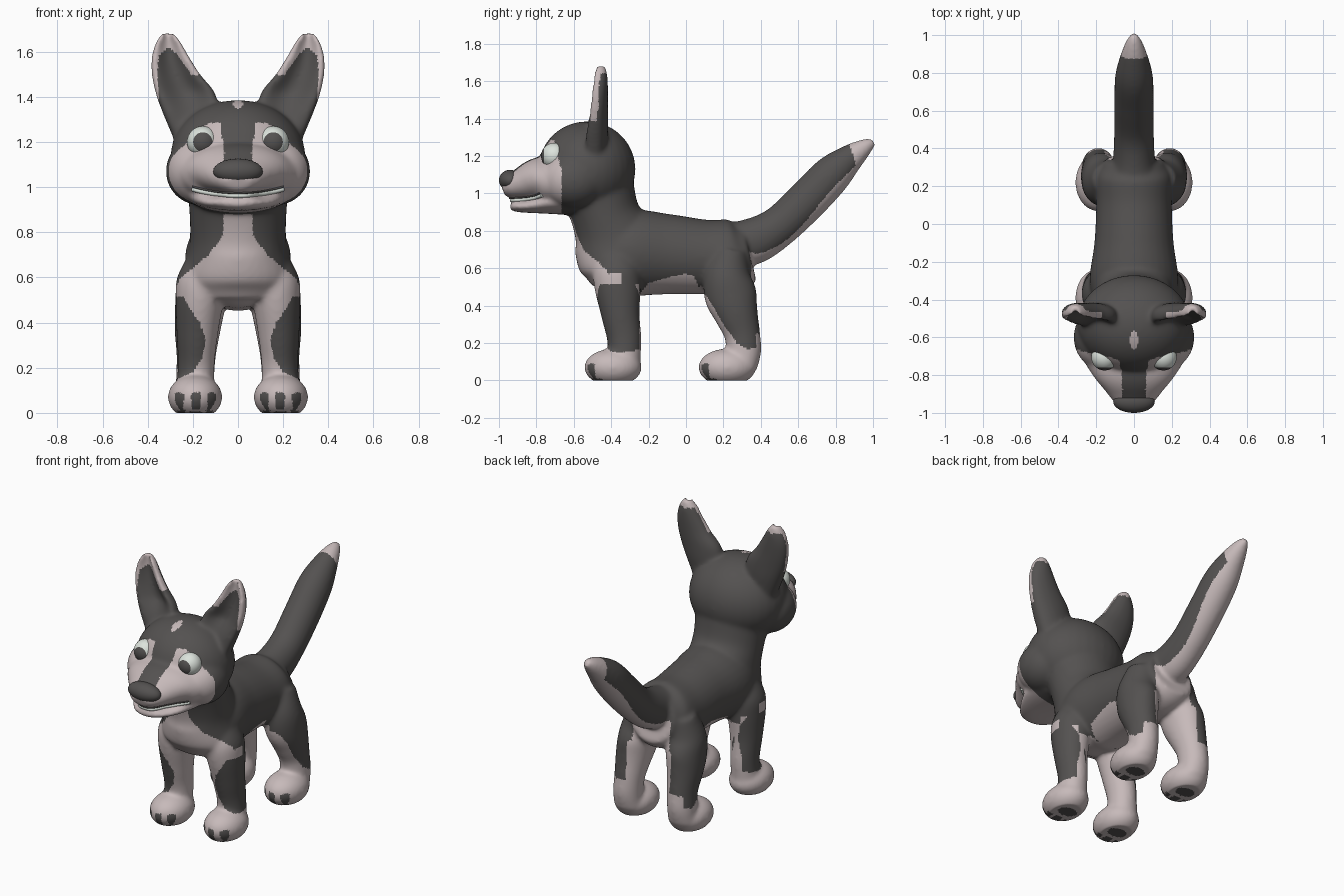
import bpy, bmesh, math
from mathutils import Vector, Matrix
from mathutils.bvhtree import BVHTree

cube = bpy.data.objects.get("Cube")
if cube:
    bpy.data.objects.remove(cube, do_unlink=True)


def material(name, r, g, b):
    m = bpy.data.materials.new(name)
    m.use_nodes = True
    m.diffuse_color = (r, g, b, 1)
    bsdf = next(n for n in m.node_tree.nodes if n.type == 'BSDF_PRINCIPLED')
    bsdf.inputs["Base Color"].default_value = (r, g, b, 1)
    return m


DARK = material("charcoal", 0.088, 0.083, 0.081)
PALE = material("pale_fur", 0.57, 0.49, 0.49)
WHITE = material("eye_white", 0.72, 0.77, 0.72)


def add_object(name, data, *mats):
    ob = bpy.data.objects.new(name, data)
    bpy.context.scene.collection.objects.link(ob)
    for m in mats:
        data.materials.append(m)
    return ob


def bake(ob):
    """Replace an object by the mesh its modifiers or curve settings give."""
    deps = bpy.context.evaluated_depsgraph_get()
    mesh = bpy.data.meshes.new_from_object(ob.evaluated_get(deps))
    name = ob.name
    bpy.data.objects.remove(ob, do_unlink=True)
    mesh.shade_smooth()
    mesh.materials.clear()
    return name, mesh


def ball(bm, center, radii, turn=Matrix()):
    mat = Matrix.Translation(center) @ Matrix.Diagonal((*radii, 1)) @ turn
    bmesh.ops.create_uvsphere(bm, u_segments=32, v_segments=24, radius=1, matrix=mat)


def spline(keys, steps=6):
    """Catmull-Rom through the key sections."""
    k = [Vector(s) for s in keys]
    k = [k[0] * 2 - k[1]] + k + [k[-1] * 2 - k[-2]]
    out = []
    for a, b, c, d in zip(k, k[1:], k[2:], k[3:]):
        for i in range(steps):
            t = i / steps
            out.append((b * 2 + (c - a) * t + (a * 2 - b * 5 + c * 4 - d) * t * t
                        + (b * 3 - a - c * 3 + d) * t ** 3) * 0.5)
    return out + [k[-2]]


def loft(bm, keys, side=1, cup=0.0, n=32):
    """Tube through sections (x, y, z, half width, half depth); cup hollows the front."""
    secs = spline(keys)
    rings = []
    for i, s in enumerate(secs):
        d = secs[min(i + 1, len(secs) - 1)] - secs[max(i - 1, 0)]
        v = Vector((0, d[2], -d[1])).normalized()
        hollow = cup * min(1, 3 * i / len(secs))
        ring = []
        for j in range(n):
            c, q = math.cos(math.tau * j / n), math.sin(math.tau * j / n)
            depth = q
            if cup and q < 0:
                depth = -abs(q) ** 0.5 + hollow * q ** 4
            p = Vector((s[0] + s[3] * c, s[1], s[2])) + v * (s[4] * depth)
            ring.append(bm.verts.new((p.x * side, p.y, p.z)))
        rings.append(ring)
    for a, b in zip(rings, rings[1:]):
        for j in range(n):
            bm.faces.new((a[j], a[(j + 1) % n], b[(j + 1) % n], b[j]))
    bm.faces.new(rings[0])
    bm.faces.new(rings[-1])


# Body volumes: torso, neck, tail, skull, muzzle and jaw
bm = bmesh.new()
loft(bm, [(0, -.53, .62, .13, .1), (0, -.45, .64, .2, .18), (0, -.3, .68, .235, .23),
          (0, -.1, .675, .21, .215), (0, .1, .66, .2, .2), (0, .25, .66, .2, .2),
          (0, .34, .68, .15, .15)])
loft(bm, [(0, -.36, .5, .2, .14), (0, -.36, .6, .24, .21), (0, -.38, .75, .215, .22),
          (0, -.43, .88, .215, .185), (0, -.48, 1.05, .23, .2)])
loft(bm, [(0, .22, .72, .12, .12), (0, .36, .745, .11, .125), (0, .5, .825, .105, .11),
          (0, .65, .965, .105, .11), (0, .78, 1.1, .1, .105), (0, .88, 1.19, .075, .075),
          (0, .96, 1.25, .045, .045), (0, 1.005, 1.275, .02, .02)])
ball(bm, (0, -.53, 1.13), (.3, .26, .255))
loft(bm, [(0, -.6, 1.08, .29, .17), (0, -.72, 1.065, .265, .15), (0, -.8, 1.07, .22, .12),
          (0, -.88, 1.05, .155, .09), (0, -.95, 1.03, .1, .06), (0, -.98, 1.02, .06, .035)])
loft(bm, [(0, -.6, .98, .24, .1), (0, -.75, .95, .2, .06), (0, -.85, .932, .15, .036),
          (0, -.92, .932, .09, .028), (0, -.94, .935, .05, .015)])

# Paired volumes: cheeks, ears, legs and paws
for side in (-1, 1):
    ball(bm, (side * .17, -.6, 1.07), (.15, .17, .15))
    loft(bm, [(.19, -.49, 1.2, .09, .06), (.21, -.485, 1.33, .125, .068),
              (.235, -.478, 1.42, .132, .062), (.275, -.473, 1.5, .108, .056),
              (.3, -.468, 1.58, .082, .051), (.308, -.466, 1.64, .056, .045),
              (.312, -.466, 1.685, .024, .034)], side, cup=1.25)
    loft(bm, [(.14, -.37, .7, .08, .09), (.16, -.37, .6, .11, .125), (.17, -.365, .5, .107, .125),
              (.18, -.35, .35, .092, .103), (.185, -.33, .22, .082, .092),
              (.19, -.33, .08, .085, .085)], side)
    loft(bm, [(.12, .24, .7, .1, .09), (.155, .22, .56, .115, .125), (.17, .24, .45, .11, .14),
              (.18, .27, .35, .1, .117), (.185, .3, .25, .087, .097),
              (.19, .31, .15, .085, .092), (.19, .31, .06, .085, .07)], side)
    for y in (-.39, .22):
        ball(bm, (side * .19, y, .07), (.121, .154, .1))

rough = bpy.data.meshes.new("body")
bm.to_mesh(rough)
bm.free()
body = add_object("body", rough)
remesh = body.modifiers.new("fuse", 'REMESH')
remesh.mode = 'VOXEL'
remesh.voxel_size = 0.01
soften = body.modifiers.new("soften", 'SMOOTH')
soften.factor = 0.5
soften.iterations = 20
name, skin = bake(body)
body = add_object(name, skin, DARK, PALE)
for v in skin.vertices:
    v.co.z = max(v.co.z, 0)


def ramp(t, *pairs):
    """Linear interpolation in rising (t, value) pairs."""
    if t <= pairs[0][0]:
        return pairs[0][1]
    for (a, u), (b, w) in zip(pairs, pairs[1:]):
        if t <= b:
            return u + (w - u) * (t - a) / (b - a)
    return pairs[-1][1]


def paw_is_pale(x, y, z, n):
    reach = y - (-.545 if y < -.1 else .065)
    toe = min(abs(x - c) for c in (.115, .187, .26))
    if toe < .02 and reach < .06 and .015 < z < .09:
        return False
    if n.z < -.7 and z < .03:
        if toe < .026 and .04 < reach < .1:
            return False
        return ((x - .187) / .06) ** 2 + ((reach - .17) / .045) ** 2 > 1
    return True


def is_pale(p, n):
    x, y, z = abs(p.x), p.y, p.z
    if y > .36 and z > .6:                                   # tail
        return y + .33 * z > 1.29 or (n.y - n.z) * .7 > .6 + .12 * math.sin(14 * y)
    if z > 1.39:                                             # ears
        outer = ramp(z, (1.39, .35), (1.5, .358), (1.58, .35), (1.62, .31))
        inner = ramp(z, (1.49, 0), (1.5, .21), (1.59, .27), (1.62, .31))
        return z > 1.64 or (n.y < .2 and not inner < x < outer)
    if z > .88 and y < -.62:                                 # face
        stripe = z > 1.07 and x < .06 + .15 * abs(z - 1.15)
        return z < 1.285 and not stripe and y < -.665 - .25 * max(0, z - 1.12)
    if z > .88:
        return y < -.55 and z < .95 and x < .07
    if z < .15:
        return paw_is_pale(x, y, z, n)
    if y < -.25:                                             # chest and front legs
        if z > .57:
            return y < -.42 and x < ramp(z, (.57, .3), (.6, .25), (.65, .19), (.7, .13),
                                         (.78, .07), (.9, .06))
        if z > .515:
            return y < -.35 or x < .1
        return x < ramp(z, (.15, .27), (.18, .2), (.25, .155), (.33, .145),
                        (.4, .17), (.45, .205), (.51, .24))
    if y < .07:                                              # belly
        return z < ramp(y, (-.25, .46), (-.2, .52), (-.1, .55), (0, .57), (.04, .56), (.07, .5))
    if z > .5:                                               # rump and inner thighs
        return z < .69 and x < .13 and (y > .2 or n.z < -.3)
    edge = ramp(z, (.17, .32), (.2, .27), (.3, .2), (.44, .12), (.5, .07))
    return x < .155 or y < edge or z < .17 or (y > .375 and z < .25)


for f in skin.polygons:
    f.material_index = int(is_pale(f.center, f.normal))
    c = f.center                                             # crown spot
    if c.z > 1.3 and (c.x / .022) ** 2 + ((c.y + .615) / .05) ** 2 < 1:
        f.material_index = 1


# Nose
def ball_object(name, center, radii, *mats):
    bm = bmesh.new()
    ball(bm, center, radii, Matrix.Rotation(math.pi / 2, 4, 'X'))
    mesh = bpy.data.meshes.new(name)
    bm.to_mesh(mesh)
    bm.free()
    mesh.shade_smooth()
    return add_object(name, mesh, *mats)


ball_object("nose", (0, -.94, 1.07), (.11, .06, .056), DARK)

# Eyes with painted pupils
for side, label in ((-1, "right"), (1, "left")):
    eye = ball_object(label + "_eye", (side * .156, -.705, 1.2), (.07, .07, .07), WHITE, DARK)
    for f in eye.data.polygons:
        f.material_index = int(f.normal.y < -.78)

# Mouth line and teeth follow the muzzle surface
tree = BVHTree.FromPolygons([v.co for v in skin.vertices], [f.vertices for f in skin.polygons])


def mouth_strip(name, lift, radius, mat):
    points = []
    for i in range(41):
        x = -.2 + .01 * i
        hit = tree.ray_cast(Vector((x, -2, .962 + .7 * x * x + lift)), Vector((0, 1, 0)))[0]
        if hit:
            points.append(hit)
    curve = bpy.data.curves.new(name, 'CURVE')
    curve.dimensions = '3D'
    curve.bevel_depth = radius
    curve.use_fill_caps = True
    line = curve.splines.new('POLY')
    line.points.add(len(points) - 1)
    for q, p in zip(line.points, points):
        q.co = (*p, 1)
    label, mesh = bake(add_object(name, curve))
    add_object(label, mesh, mat)


mouth_strip("teeth", 0, .01, WHITE)
mouth_strip("mouth_line", .012, .005, DARK)
